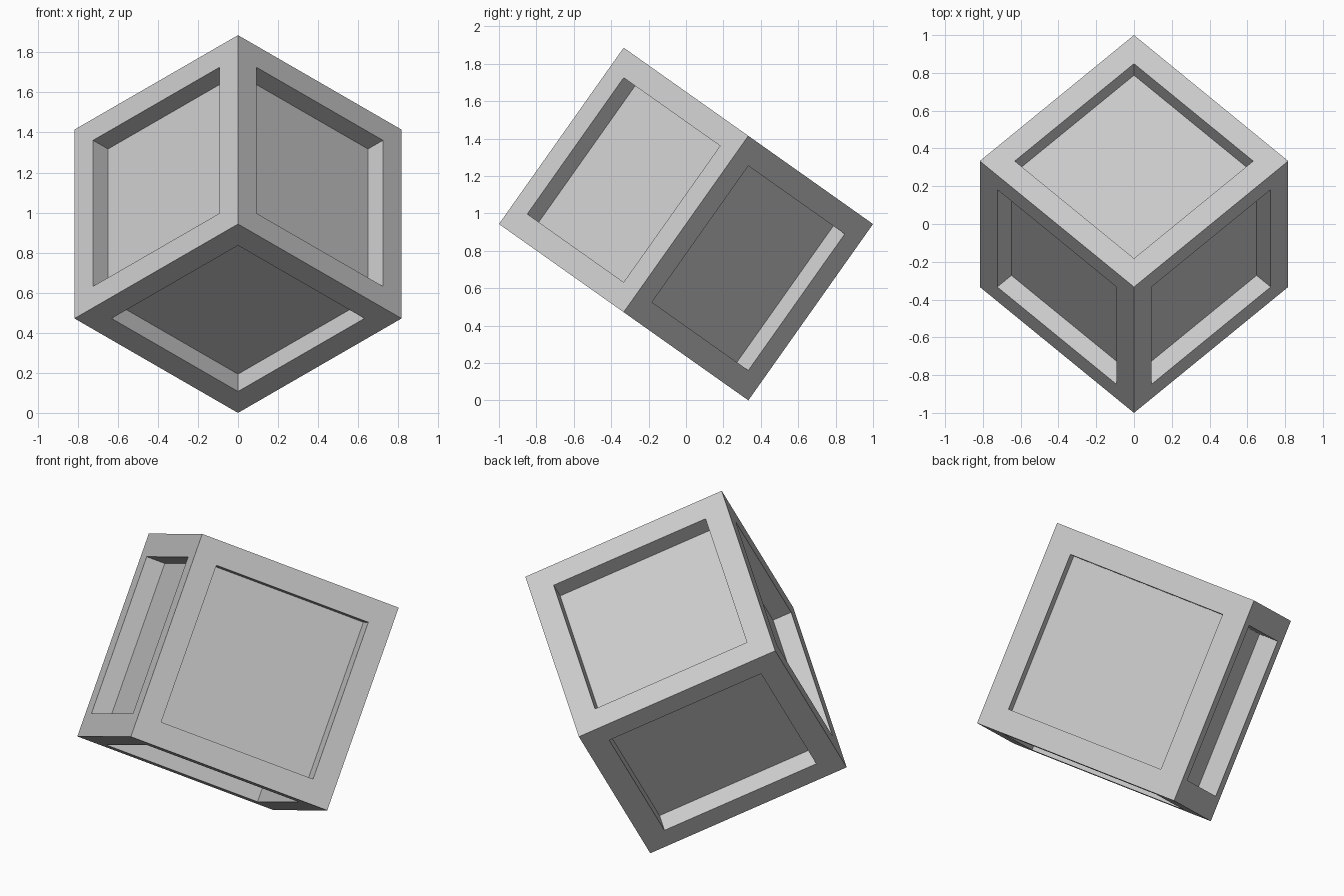
import bpy
import bmesh
from math import sqrt
from mathutils import Matrix, Vector

cube = bpy.data.objects.get("Cube")
if cube:
    bpy.data.objects.remove(cube, do_unlink=True)

EDGE = 2 / sqrt(3)   # long diagonal is 2 units
MARGIN = 0.131       # frame width around each recess
DEPTH = 0.106        # recess depth

# Single light grey material
grey = bpy.data.materials.new("light_grey")
grey.use_nodes = True
colour = (0.6, 0.6, 0.6, 1)
grey.diffuse_color = colour
grey.node_tree.nodes["Principled BSDF"].inputs["Base Color"].default_value = colour

# Box with a straight-walled square recess in each face
bm = bmesh.new()
bmesh.ops.create_cube(bm, size=EDGE)
panels = list(bm.faces)
bmesh.ops.inset_individual(bm, faces=panels, thickness=MARGIN, use_even_offset=True)
for panel in panels:
    normal = panel.normal.copy()
    floor = bmesh.ops.extrude_discrete_faces(bm, faces=[panel])["faces"][0]
    bmesh.ops.translate(bm, verts=floor.verts, vec=-normal * DEPTH)

# Tilt so one long diagonal runs front to back
u = Vector((0, 1 / sqrt(3), sqrt(2 / 3)))
v = Vector((1 / sqrt(2), 1 / sqrt(3), -1 / sqrt(6)))
w = u.cross(v)
tilt = Matrix((v, w, u)).transposed().to_4x4()
bmesh.ops.transform(bm, matrix=tilt, verts=bm.verts)
lowest = min(vert.co.z for vert in bm.verts)
bmesh.ops.translate(bm, verts=bm.verts, vec=(0, 0, -lowest))
bmesh.ops.recalc_face_normals(bm, faces=bm.faces)

mesh = bpy.data.meshes.new("recessed_cube")
bm.to_mesh(mesh)
bm.free()
mesh.materials.append(grey)
body = bpy.data.objects.new("recessed_cube", mesh)
bpy.context.collection.objects.link(body)
